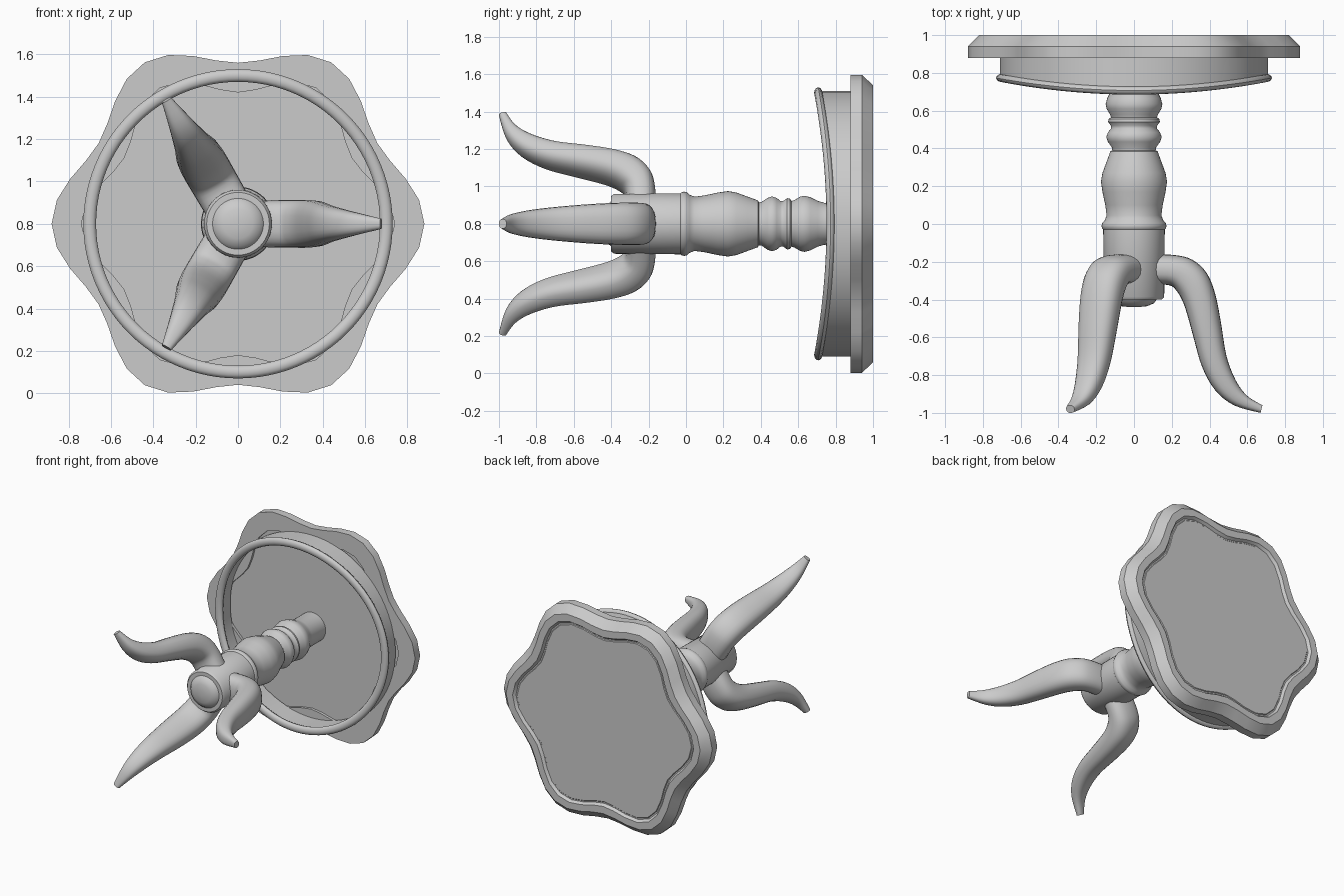
import bpy, bmesh
from math import sin, cos, pi, radians, copysign

if "Cube" in bpy.data.objects:
    bpy.data.objects.remove(bpy.data.objects["Cube"])

CZ = 0.8  # height of the table's axis, which runs along y


def skin(name, rings, closed=False, angle=35):
    """Bridge equal-sized point rings; cap the ends unless closed into a loop."""
    bm = bmesh.new()
    loops = [[bm.verts.new(p) for p in ring] for ring in rings]
    n = len(loops[0])
    pairs = list(zip(loops, loops[1:]))
    if closed:
        pairs.append((loops[-1], loops[0]))
    else:
        bm.faces.new(loops[0])
        bm.faces.new(loops[-1])
    for a, b in pairs:
        for i in range(n):
            j = (i + 1) % n
            bm.faces.new((a[i], a[j], b[j], b[i]))
    bmesh.ops.recalc_face_normals(bm, faces=bm.faces)
    me = bpy.data.meshes.new(name)
    bm.to_mesh(me)
    bm.free()
    me.shade_smooth()
    me.set_sharp_from_angle(angle=radians(angle))
    ob = bpy.data.objects.new(name, me)
    bpy.context.collection.objects.link(ob)
    return ob


def ring(r, y, seg, lobe=0.0, wave=0.0):
    """Circle about the y axis, with optional six-lobed radius and saddle wave."""
    pts = []
    for i in range(seg):
        a = 2 * pi * i / seg
        rr = r + lobe * cos(6 * a)
        pts.append((rr * cos(a), y + wave * cos(2 * a), CZ + rr * sin(a)))
    return pts


def spline(keys, steps):
    """Catmull-Rom interpolation of equal-length tuples."""
    out = []
    for i in range(len(keys) - 1):
        p0, p1, p2, p3 = (keys[max(0, min(len(keys) - 1, i + k))] for k in (-1, 0, 1, 2))
        for s in range(steps):
            t = s / steps
            out.append(tuple(0.5 * (2 * b + (c - a) * t + (2 * a - 5 * b + 4 * c - d) * t * t
                                    + (3 * b - a - 3 * c + d) * t ** 3)
                             for a, b, c, d in zip(p0, p1, p2, p3)))
    return out + [keys[-1]]


# Lobed table top: shallow recess below, chamfered rim and sunken panel above
top = [(0.68, 0.90), (0.68, 0.88), (0.82, 0.88), (0.82, 0.94), (0.76, 1.0),
       (0.705, 1.0), (0.69, 0.98), (0.68, 0.98), (0.675, 0.985)]
skin("table_top", [ring(r, y, 48, lobe=0.06) for r, y in top])

# Apron wall with saddle-shaped lower edge
apron = [(0.71, 0.885, 0), (0.71, 0.745, 0.033), (0.685, 0.745, 0.033), (0.685, 0.885, 0)]
skin("apron", [ring(r, y, 96, wave=w) for r, y, w in apron], closed=True)

# Rounded bead along the apron edge
skin("apron_bead", [ring(0.70 + 0.03 * cos(a), 0.74 + 0.022 * sin(a), 96, wave=0.033)
                    for a in (2 * pi * k / 12 for k in range(12))], closed=True)

# Turned column
column = [(0.02, -0.44), (0.07, -0.435), (0.105, -0.42), (0.12, -0.40), (0.148, -0.40),
          (0.16, -0.385), (0.163, -0.03), (0.168, -0.025), (0.172, -0.01), (0.168, 0.005),
          (0.155, 0.02), (0.145, 0.045), (0.152, 0.10), (0.167, 0.17), (0.175, 0.225),
          (0.167, 0.27), (0.145, 0.33), (0.125, 0.385), (0.115, 0.39), (0.117, 0.405),
          (0.138, 0.435), (0.147, 0.46), (0.138, 0.485), (0.122, 0.505), (0.122, 0.52),
          (0.137, 0.54), (0.135, 0.555), (0.122, 0.565), (0.127, 0.58), (0.145, 0.61),
          (0.15, 0.635), (0.142, 0.665), (0.122, 0.705), (0.112, 0.74), (0.11, 0.905)]
skin("column", [ring(r, y, 48) for r, y in column], angle=40)

# Curved legs: outer edge (r, y), inner edge (r, y), half width
leg = [(0.10, -0.16, 0.10, -0.32, 0.11), (0.22, -0.165, 0.19, -0.325, 0.112),
       (0.31, -0.19, 0.23, -0.36, 0.113), (0.385, -0.26, 0.26, -0.415, 0.113),
       (0.43, -0.37, 0.285, -0.49, 0.11), (0.46, -0.52, 0.315, -0.60, 0.102),
       (0.49, -0.70, 0.36, -0.755, 0.087), (0.54, -0.83, 0.43, -0.88, 0.07),
       (0.60, -0.91, 0.53, -0.96, 0.05), (0.68, -0.96, 0.67, -1.0, 0.025)]


def leg_ring(station, turn):
    ro, yo, ri, yi, w = station
    pts = []
    for k in range(24):
        a = 2 * pi * k / 24
        u = copysign(abs(cos(a)) ** 0.8, cos(a))   # slightly squared oval
        t = w * copysign(abs(sin(a)) ** 0.8, sin(a))
        r = (ro + ri) / 2 + u * (ro - ri) / 2
        y = (yo + yi) / 2 + u * (yo - yi) / 2
        pts.append((r * cos(turn) - t * sin(turn), y, CZ + r * sin(turn) + t * cos(turn)))
    return pts


for i in range(3):
    skin(f"leg_{i + 1}", [leg_ring(s, i * 2 * pi / 3) for s in spline(leg, 4)], angle=50)
